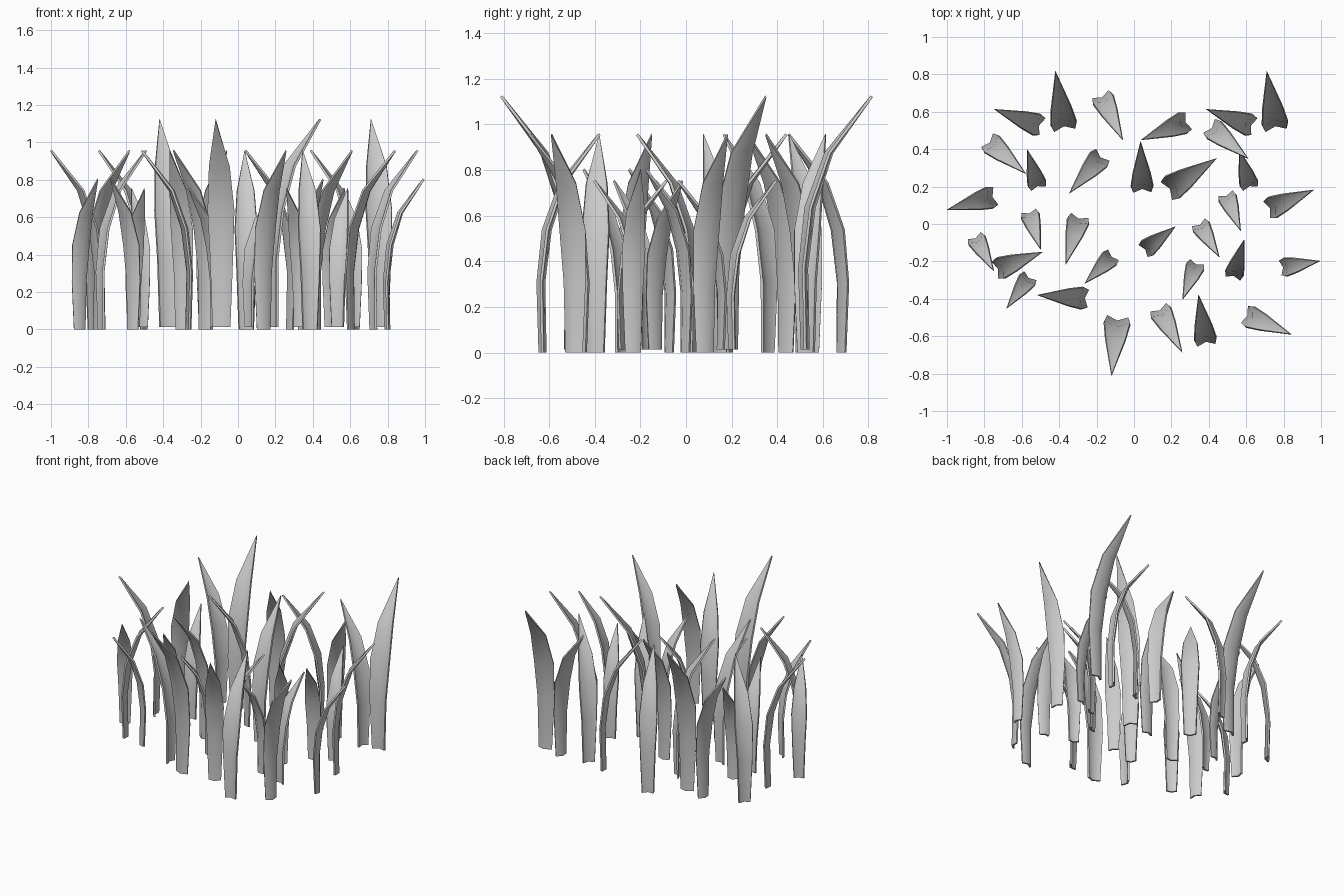
import bpy
import bmesh
import math

if "Cube" in bpy.data.objects:
    bpy.data.objects.remove(bpy.data.objects["Cube"])

# Blade rows at full size: forward lean, height, half width, fold depth
ROWS = [(0.015, 0.0, 0.046, 0.022), (0.008, 0.36, 0.059, 0.024),
        (0.042, 0.63, 0.070, 0.028), (0.12, 0.87, 0.054, 0.02)]
TIP = (0.297, 1.12)
THICK = 0.012

# Groups: (name, height, base z, lean factor, width factor, [(tip x, tip y, heading degrees)])
GROUPS = [
    ("tall_blade", 1.12, 0.013, 1.0, 1.0, [
        (-.42, .815, 99), (.71, .815, 99), (.44, .35, 33), (-.12, -.81, 264)]),
    ("medium_blade", 0.953, 0.0, 1.0, 1.0, [
        (-.745, .613, 160), (.388, .613, 160), (-.06, .45, -64), (.04, .45, 202),
        (.61, .35, -40), (-.58, .27, -41), (-.345, .165, 229), (.035, .44, 92),
        (-1, .075, 196), (-.365, -.215, 254), (.96, .182, 23), (-.49, -.15, 21),
        (-.515, -.38, 176), (.257, -.685, -62), (.345, -.38, 99), (.84, -.59, -23)]),
    ("short_blade", 0.80, 0.0, 0.93, 1.0, [
        (-.75, -.25, -61), (.455, -.175, -59), (-.68, -.45, 234), (.993, -.198, 10)]),
    ("small_blade", 0.75, 0.013, 1.0, 1.07, [
        (-.57, .395, 106), (.563, .395, 106), (-.5, -.135, -73), (.57, -.035, -68),
        (-.262, -.317, 225), (.22, -.015, 37), (.26, -.403, 249), (.588, -.085, 74)]),
]


def blade_mesh(name, height, base, lean, width):
    """Folded leaf: three points per row, closing to a tip, with a thin wall."""
    s = height / TIP[1]
    sz = (height - base) / TIP[1]
    bm = bmesh.new()
    rows = []
    for d, z, w, fold in ROWS:
        rows.append([bm.verts.new(((d * lean - abs(k) * fold) * s,
                                   k * w * s * width, base + z * sz))
                     for k in (-1, 0, 1)])
    tip = bm.verts.new((TIP[0] * lean * s, 0, height))
    for lo, hi in zip(rows, rows[1:]):
        for c in (0, 1):
            bm.faces.new((lo[c], lo[c + 1], hi[c + 1], hi[c]))
    for c in (0, 1):
        bm.faces.new((rows[-1][c], rows[-1][c + 1], tip))
    bm.normal_update()

    # Thicken evenly about the sheet
    half = [(v, v.normal.copy()) for v in bm.verts]
    for v, n in half:
        n.z = 0
        v.co += n * THICK / 2
    bmesh.ops.solidify(bm, geom=bm.faces[:], thickness=THICK)
    bmesh.ops.recalc_face_normals(bm, faces=bm.faces[:])
    for v in bm.verts:
        v.co.z = max(v.co.z, base)
    for f in bm.faces:
        f.smooth = True
    me = bpy.data.meshes.new(name)
    bm.to_mesh(me)
    bm.free()
    me.set_sharp_from_angle(angle=math.radians(50))
    return me, TIP[0] * lean * s


# Plant every blade so that its tip lands on the listed point
for name, height, base, lean, width, places in GROUPS:
    mesh, reach = blade_mesh(name, height, base, lean, width)
    for i, (x, y, deg) in enumerate(places):
        a = math.radians(deg)
        ob = bpy.data.objects.new(f"{name}_{i + 1}", mesh)
        ob.location = (x - reach * math.cos(a), y - reach * math.sin(a), 0)
        ob.rotation_euler = (0, 0, a)
        bpy.context.collection.objects.link(ob)
